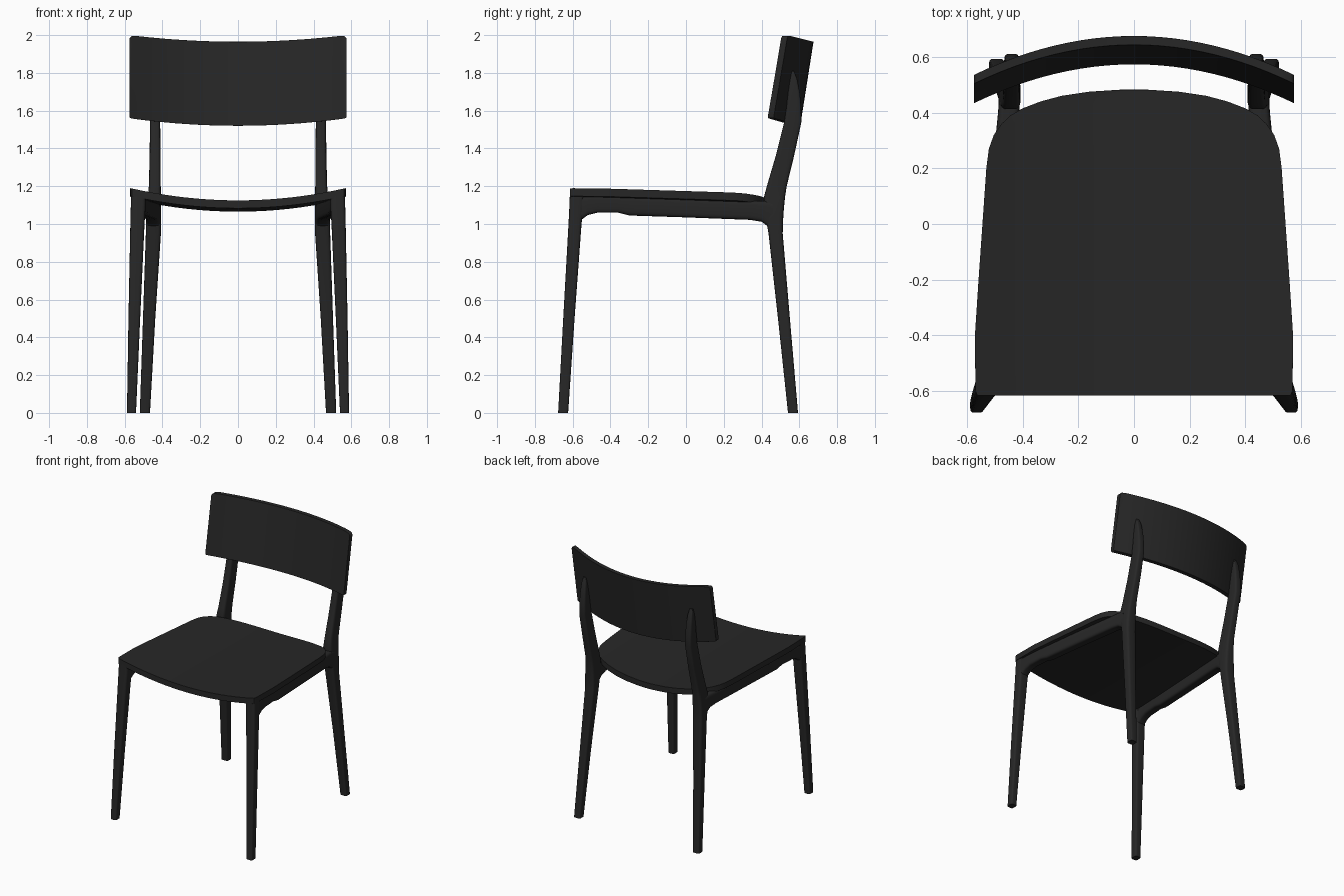
import bpy, bmesh, math

if "Cube" in bpy.data.objects:
    bpy.data.objects.remove(bpy.data.objects["Cube"])

black = bpy.data.materials.new("black")
black.diffuse_color = (0.02, 0.02, 0.02, 1)
black.use_nodes = True
black.node_tree.nodes["Principled BSDF"].inputs["Base Color"].default_value = black.diffuse_color


def finish(name, bm, bevel=0.0):
    bmesh.ops.recalc_face_normals(bm, faces=bm.faces)
    me = bpy.data.meshes.new(name)
    bm.to_mesh(me)
    bm.free()
    me.materials.append(black)
    ob = bpy.data.objects.new(name, me)
    bpy.context.collection.objects.link(ob)
    if bevel:
        m = ob.modifiers.new("edge", "BEVEL")
        m.width, m.segments, m.limit_method = bevel, 3, "ANGLE"
        m.angle_limit = math.radians(50)
    bpy.ops.object.select_all(action="DESELECT")
    ob.select_set(True)
    bpy.context.view_layer.objects.active = ob
    bpy.ops.object.shade_smooth_by_angle(angle=math.radians(40))


def loft(name, rings):
    """Skin closed rings of points and cap both ends."""
    bm = bmesh.new()
    vs = [[bm.verts.new(p) for p in r] for r in rings]
    n = len(vs[0])
    for a, b in zip(vs, vs[1:]):
        for i in range(n):
            j = (i + 1) % n
            bm.faces.new((a[i], a[j], b[j], b[i]))
    bm.faces.new(vs[0])
    bm.faces.new(vs[-1])
    finish(name, bm)


def rounded(a0, a1, b0, b1, n=28):
    """Rounded rectangle as a superellipse in two axes."""
    out = []
    for k in range(n):
        c, s = math.cos(math.tau * k / n), math.sin(math.tau * k / n)
        out.append(((a0 + a1) / 2 + (a1 - a0) / 2 * math.copysign(abs(c) ** 0.45, c),
                    (b0 + b1) / 2 + (b1 - b0) / 2 * math.copysign(abs(s) ** 0.45, s)))
    return out


def slab(name, face_a, face_b, bevel):
    """Closed solid between two matching grids of points."""
    bm = bmesh.new()
    A, B = ([[bm.verts.new(p) for p in row] for row in g] for g in (face_a, face_b))
    R, C = len(A), len(A[0])
    for g in (A, B):
        for i in range(R - 1):
            for j in range(C - 1):
                bm.faces.new((g[i][j], g[i][j + 1], g[i + 1][j + 1], g[i + 1][j]))
    rim = ([(0, j) for j in range(C)] + [(i, C - 1) for i in range(1, R)]
           + [(R - 1, j) for j in range(C - 2, -1, -1)] + [(i, 0) for i in range(R - 2, 0, -1)])
    for (i, j), (k, l) in zip(rim, rim[1:] + rim[:1]):
        bm.faces.new((A[i][j], A[k][l], B[k][l], B[i][j]))
    finish(name, bm, bevel)


# Seat: outline as (y, half width), dished across x
outline = [(-.615, .562), (-.60, .569), (-.4, .571), (-.2, .558), (0, .544), (.2, .53),
           (.27, .521), (.32, .503), (.36, .475), (.39, .443), (.415, .40), (.44, .335),
           (.46, .26), (.475, .16), (.482, .05)]


def seat_grid(drop):
    return [[(w * u / 10, y, 1.125 + .065 * (w * u / 570 * 100) ** 2
              - .016 * (y + .615) - drop) for u in range(-10, 11)] for y, w in outline]


slab("seat", seat_grid(0), seat_grid(.042), .008)

# Backrest: curved, leaning panel with rounded corners
W = .575
half = [W * k / 12 for k in range(12)] + [W - .012, W - .005, W - .001, W]
xs = [-x for x in half[:0:-1]] + half


def corner(x, r):
    d = max(0, abs(x) - (W - r))
    return r - math.sqrt(max(0, r * r - d * d))


def back_grid(offset):
    rows = []
    for k in range(9):
        row = []
        for x in xs:
            s = (x / W) ** 2
            top = 1.965 + .035 * s - corner(x, .025)
            bottom = 1.52 + .04 * s + corner(x, .01)
            z = bottom + (top - bottom) * k / 8
            row.append((x, .675 - .07 * (1 - k / 8) - .14 * s - offset, z))
        rows.append(row)
    return rows


slab("backrest", back_grid(.032), back_grid(0), .006)

# Sections: legs as (z, x0, x1, y0, y1), rails as (y, x0, x1, z0, z1)
front = [(0, .54, .588, -.677, -.624), (.5, .518, .580, -.650, -.59),
         (1.0, .495, .570, -.622, -.553), (1.08, .490, .568, -.618, -.545),
         (1.155, .488, .566, -.615, -.54)]
rear = [(0, .466, .52, .54, .593), (.5, .438, .503, .487, .55), (.95, .408, .488, .437, .512),
        (1.02, .407, .487, .424, .514), (1.08, .407, .484, .415, .518),
        (1.14, .408, .478, .412, .524), (1.2, .409, .472, .428, .533),
        (1.36, .410, .468, .475, .572), (1.54, .412, .466, .520, .611),
        (1.62, .413, .466, .532, .610), (1.70, .416, .464, .540, .602),
        (1.77, .422, .460, .550, .588), (1.81, .430, .454, .560, .572)]
rail = [(-.58, .495, .566, 1.00, 1.15), (-.55, .494, .565, 1.025, 1.15),
        (-.52, .493, .563, 1.047, 1.15), (-.47, .490, .560, 1.06, 1.15),
        (-.36, .483, .553, 1.06, 1.147), (-.30, .478, .549, 1.045, 1.145),
        (0, .452, .525, 1.035, 1.135), (.34, .419, .494, 1.022, 1.122),
        (.40, .412, .488, 1.012, 1.122), (.43, .410, .486, .99, 1.122),
        (.46, .409, .485, .96, 1.12)]

for side, m in (("right", 1), ("left", -1)):
    for part, secs in (("front_leg", front), ("back_leg", rear)):
        loft(f"{part}_{side}", [[(m * x, y, z) for x, y in rounded(*r)] for z, *r in secs])
    loft(f"side_rail_{side}", [[(m * x, y, z) for x, z in rounded(*r)] for y, *r in rail])
